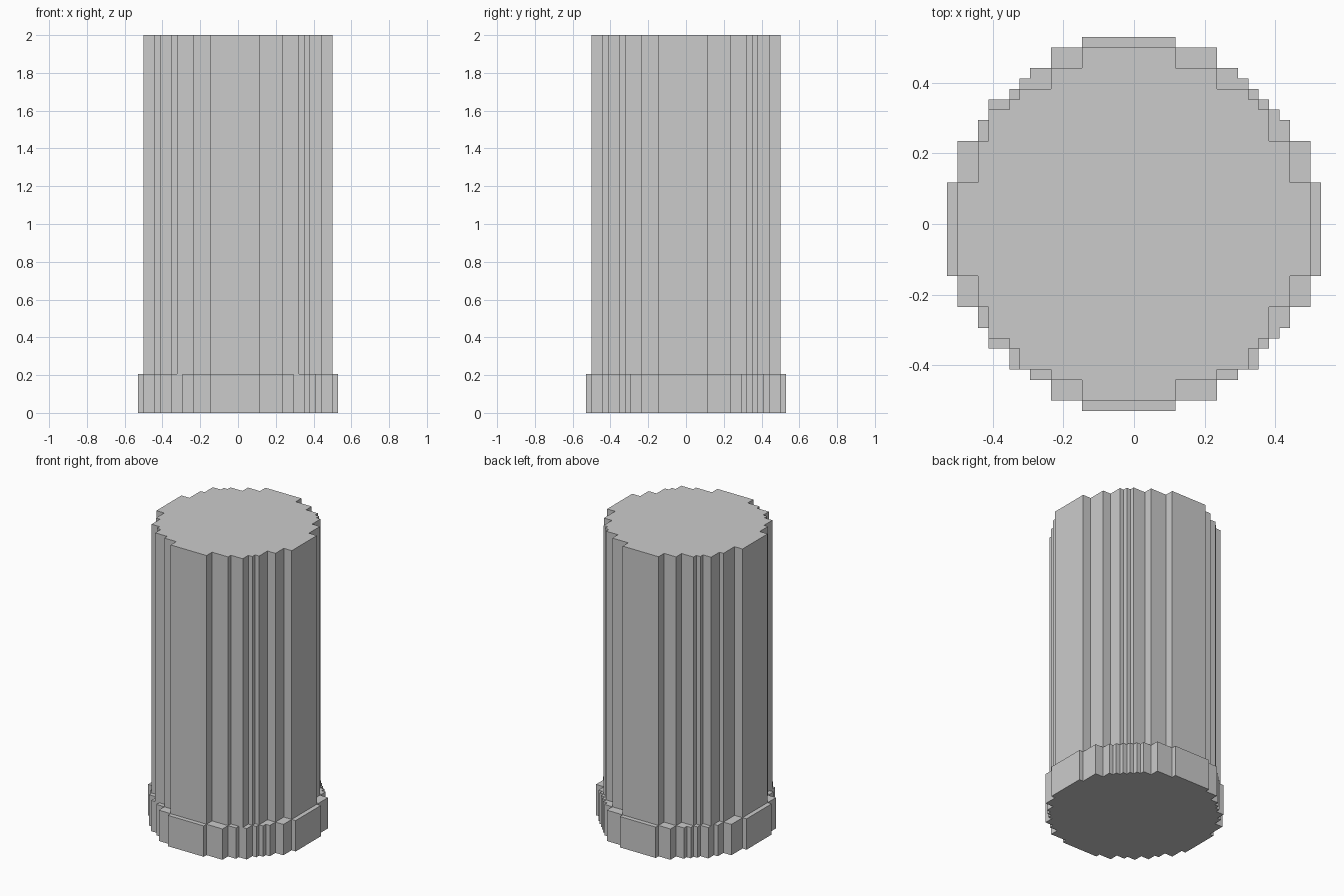
import bpy
import bmesh

if "Cube" in bpy.data.objects:
    bpy.data.objects.remove(bpy.data.objects["Cube"])

CELL = 2 / 68        # size of one block step
BASE_TOP = 7         # heights in block steps
COLUMN_TOP = 68

# Outer stair corners of one quarter, from the +x side round to the +y side
BASE = [(18, 4), (17, 8), (15, 10), (14, 11), (13, 12),
        (12, 13), (11, 14), (10, 15), (8, 17), (4, 18)]
COLUMN = [(17, 4), (15, 8), (13, 11), (12, 12), (11, 13), (8, 15), (4, 17)]
# The negative sides are slightly wider at these steps
WIDER = {4: 5, 13: 14}


def signed(v, sign):
    return v if sign > 0 else -WIDER.get(v, v)


def stepped_outline(quarter):
    """Counter-clockwise stepped loop made from the four quarters."""
    loop = []

    def add(p):
        if not loop or loop[-1] != p:
            loop.append(p)

    for sx, sy in ((1, 1), (-1, 1), (-1, -1), (1, -1)):
        corners = [(signed(x, sx), signed(y, sy)) for x, y in quarter]
        if sx != sy:
            corners.reverse()
        for i, (x, y) in enumerate(corners):
            if i:
                px, py = corners[i - 1]
                add((x, py) if sx == sy else (px, y))   # inner stair corner
            add((x, y))
    return loop


def make_prism(name, quarter, z0, z1, bottom):
    bm = bmesh.new()
    loop = stepped_outline(quarter)
    low, high = ([bm.verts.new((x * CELL, y * CELL, z * CELL)) for x, y in loop]
                 for z in (z0, z1))
    n = len(loop)
    for i in range(n):
        j = (i + 1) % n
        bm.faces.new((low[i], low[j], high[j], high[i]))
    bm.faces.new(high)
    if bottom:
        bm.faces.new(low[::-1])
    mesh = bpy.data.meshes.new(name)
    bm.to_mesh(mesh)
    bm.free()
    bpy.context.collection.objects.link(bpy.data.objects.new(name, mesh))


# Wide foot and the tall column standing on it
make_prism("base_ring", BASE, 0, BASE_TOP, True)
make_prism("column", COLUMN, BASE_TOP, COLUMN_TOP, False)
